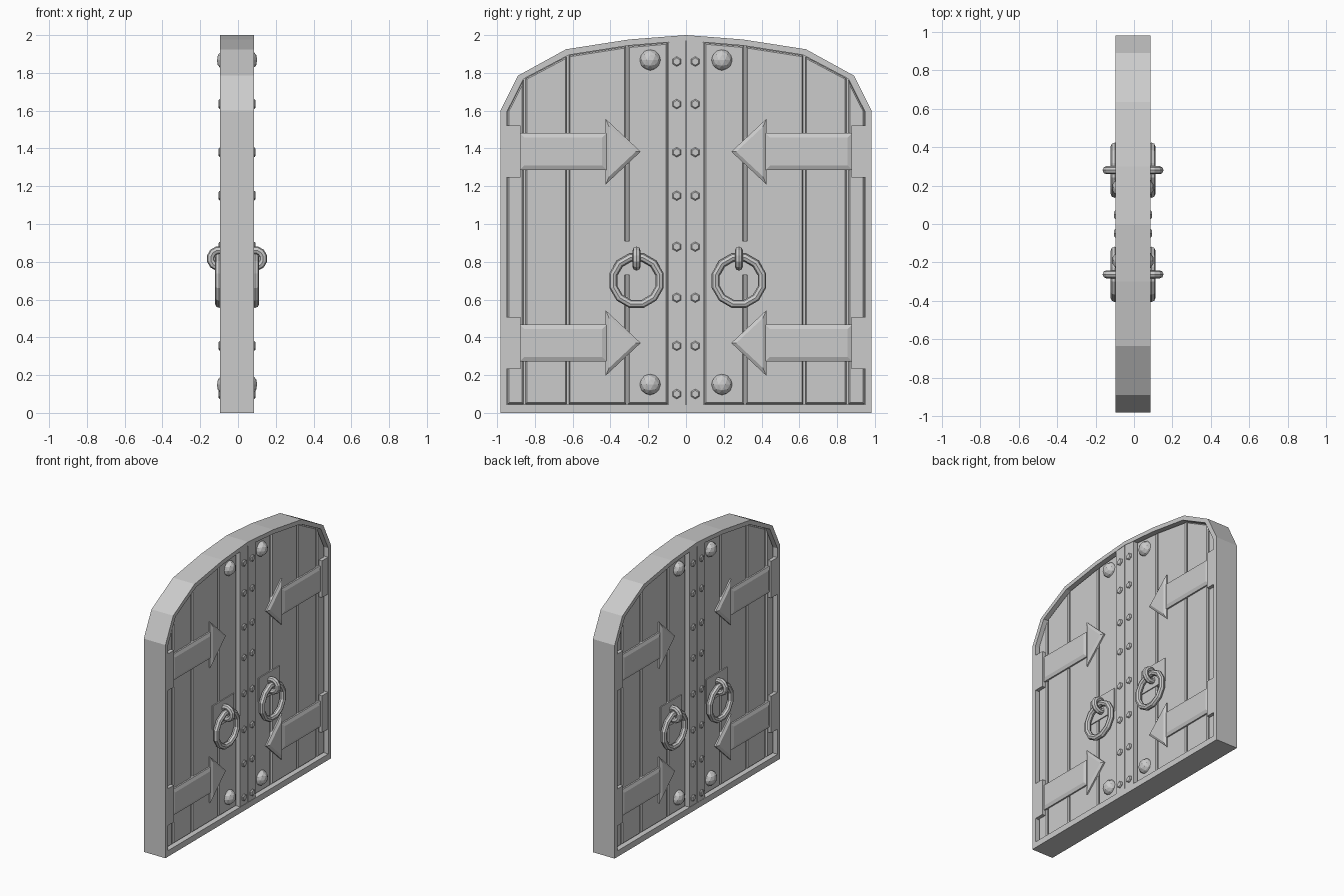
import bpy, bmesh, math
from mathutils import Matrix, Vector

if "Cube" in bpy.data.objects:
    bpy.data.objects.remove(bpy.data.objects["Cube"])

CX = -0.005                      # mid-plane of the door thickness


def finish(bm, name):
    bmesh.ops.recalc_face_normals(bm, faces=bm.faces[:])
    me = bpy.data.meshes.new(name)
    bm.to_mesh(me)
    bm.free()
    ob = bpy.data.objects.new(name, me)
    bpy.context.collection.objects.link(ob)
    return ob


def prism(name, pts, d0, d1, s=1, inset=0, drop=0):
    """Extrude a (y, z) outline from depth d0 to d1 on side s, with a chamfered front."""
    bm = bmesh.new()
    a = [bm.verts.new((CX + s * d0, y, z)) for y, z in pts]
    b = [bm.verts.new((CX + s * (d1 - drop), y, z)) for y, z in pts]
    n = len(pts)
    bm.faces.new(a)
    front = bm.faces.new(b)
    for i in range(n):
        j = (i + 1) % n
        bm.faces.new((a[i], a[j], b[j], b[i]))
    bmesh.ops.recalc_face_normals(bm, faces=bm.faces[:])
    if inset:
        bmesh.ops.inset_region(bm, faces=[front], thickness=inset, depth=drop,
                               use_even_offset=True)
    return finish(bm, name)


def rect(y0, y1, z0, z1):
    return [(y0, z0), (y1, z0), (y1, z1), (y0, z1)]


def torus(name, centre, axis, R, r, nu, nv):
    bm = bmesh.new()
    rot = Vector((0, 0, 1)).rotation_difference(Vector(axis)).to_matrix()
    g = [[bm.verts.new(Vector(centre) + rot @ Vector((
        (R + r * math.cos(v)) * math.cos(u), (R + r * math.cos(v)) * math.sin(u), r * math.sin(v))))
        for v in (2 * math.pi * k / nv for k in range(nv))]
        for u in (2 * math.pi * (k + 0.5) / nu for k in range(nu))]
    for i in range(nu):
        for j in range(nv):
            i2, j2 = (i + 1) % nu, (j + 1) % nv
            bm.faces.new((g[i][j], g[i2][j], g[i2][j2], g[i][j2]))
    return finish(bm, name)


# arched outlines
arch_out = [(0.982, 1.6), (0.89, 1.785), (0.635, 1.925), (0.3, 1.977)]
arch_in = [(0.95, 1.59), (0.86, 1.768), (0.62, 1.895), (0.3, 1.945)]


def outline(arch, w, z0, top):
    right = [(w, z0)] + arch
    return right + [(0, top)] + [(-y, z) for y, z in reversed(right)]


outer = outline(arch_out, 0.982, 0, 2.0)
inner = outline(arch_in, 0.95, 0.045, 1.97)

# frame: rim with an open centre
bm = bmesh.new()
loops = [[bm.verts.new((CX + d, y, z)) for y, z in pts]
         for pts, d in ((outer, 0.09), (inner, 0.09), (inner, -0.09), (outer, -0.09))]
n = len(outer)
for k in range(4):
    A, B = loops[k], loops[(k + 1) % 4]
    for i in range(n):
        j = (i + 1) % n
        bm.faces.new((A[i], A[j], B[j], B[i]))
finish(bm, "arched_frame")

# core panel seen in the gaps between planks
prism("core_panel", inner, -0.045, 0.045)

top_pts = [(0.0, 1.97)] + arch_in[::-1]


def top_z(y):
    for (ya, za), (yb, zb) in zip(reversed(top_pts[:-1]), reversed(top_pts[1:])):
        if ya <= y <= yb:
            return za + (zb - za) * (y - ya) / (yb - ya)
    return top_pts[-1][1]


seams = [0.092, 0.312, 0.626, 0.855, 0.95]
bolt_z = [0.10, 0.355, 0.61, 0.88, 1.15, 1.38, 1.635, 1.86]

for s in (1, -1):                # both faces of the door
    for m in (1, -1):            # both leaves
        def flip(pts):
            return [(m * y, z) for y, z in pts]

        # planks
        for a, b in zip(seams, seams[1:]):
            ya, yb = a + 0.006, b - 0.006
            mids = [p for p in arch_in if ya + 0.01 < p[0] < yb - 0.01]
            pts = [(ya, 0.048), (yb, 0.048), (yb, top_z(yb) - 0.003)] + mids + [(ya, top_z(ya) - 0.003)]
            prism("plank", flip(pts), 0.03, 0.062, s, 0.007, 0.008)

        # centre strip
        prism("centre_strip", flip([(0.003, 0.02), (0.092, 0.02), (0.092, 1.962), (0.003, 1.975)]),
              0.03, 0.0875, s)

        # arrow-shaped strap hinges
        for z in (1.383, 0.37):
            prism("hinge_plate", flip(rect(0.877, 0.952, z - 0.138, z + 0.138)), 0.04, 0.088, s)
            prism("hinge_strap", flip(rect(0.42, 0.88, z - 0.098, z + 0.098)), 0.05, 0.083, s, 0.024, 0.01)
            prism("hinge_arrowhead", flip([(0.24, z), (0.425, z - 0.173), (0.425, z + 0.173)]),
                  0.05, 0.084, s, 0.018, 0.012)

        # large domed studs
        for z in (1.868, 0.15):
            bm = bmesh.new()
            bmesh.ops.create_icosphere(bm, subdivisions=2, radius=0.056,
                                       matrix=Matrix.Translation((CX + s * 0.058, m * 0.19, z))
                                       @ Matrix.Diagonal((0.9, 1, 1, 1)))
            finish(bm, "domed_stud")

        # hexagonal bolts
        for z in bolt_z:
            hexa = [(m * 0.049 + 0.026 * math.sin(k * math.pi / 3),
                     z + 0.026 * math.cos(k * math.pi / 3)) for k in range(6)]
            prism("bolt", hexa, 0.08, 0.098, s, 0.006, 0.006)

        # ring handle, staple and backing plate
        y = 0.28 if m > 0 else -0.262
        prism("handle_plate", rect(y - 0.125, y + 0.125, 0.73, 0.91), 0.05, 0.069, s)
        torus("ring_handle", (CX + s * 0.095, y, 0.70), (1, 0, 0), 0.127, 0.022, 12, 8)
        torus("ring_staple", (CX + s * 0.095, y, 0.817), (0, 1, 0), 0.045, 0.021, 12, 8)
